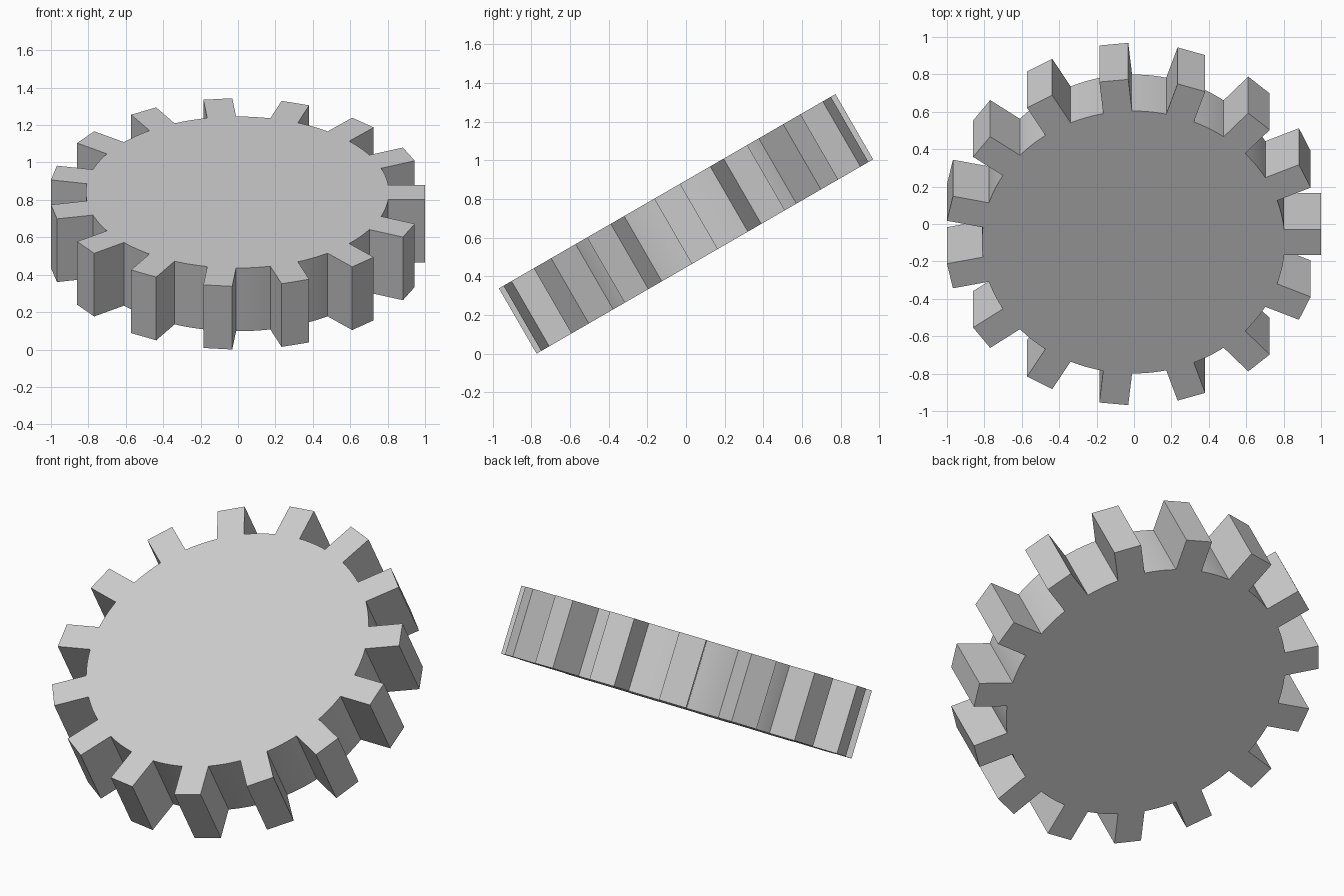
import bpy
import bmesh
from math import asin, cos, sin, radians
from mathutils import Matrix, Vector

if "Cube" in bpy.data.objects:
    bpy.data.objects.remove(bpy.data.objects["Cube"], do_unlink=True)

TEETH = 15
TIP_RADIUS = 1.003
ROOT_RADIUS = 0.81
HALF_TOOTH = 0.0775
THICKNESS = 0.39
ARC_STEPS = 8


def tooth_and_gap():
    """Outline of one straight-sided tooth followed by the curved gap after it."""
    start = asin(HALF_TOOTH / ROOT_RADIUS)
    end = radians(360 / TEETH) - start
    points = [Vector((TIP_RADIUS, -HALF_TOOTH, 0)), Vector((TIP_RADIUS, HALF_TOOTH, 0))]
    for i in range(ARC_STEPS + 1):
        a = start + (end - start) * i / ARC_STEPS
        points.append(Vector((ROOT_RADIUS * cos(a), ROOT_RADIUS * sin(a), 0)))
    return points


# Grey material
grey = bpy.data.materials.new("plain_grey")
grey.use_nodes = True
colour = (0.6, 0.6, 0.6, 1)
grey.diffuse_color = colour
grey.node_tree.nodes["Principled BSDF"].inputs["Base Color"].default_value = colour

# Gear outline, extruded to its thickness
bm = bmesh.new()
verts = []
for n in range(TEETH):
    turn = Matrix.Rotation(radians(360 / TEETH) * n, 4, "Z")
    verts += [bm.verts.new(turn @ p) for p in tooth_and_gap()]
face = bm.faces.new(verts)
extruded = bmesh.ops.extrude_face_region(bm, geom=[face], use_keep_orig=True)
upper = [v for v in extruded["geom"] if isinstance(v, bmesh.types.BMVert)]
bmesh.ops.translate(bm, verts=upper, vec=(0, 0, THICKNESS))
bmesh.ops.translate(bm, verts=bm.verts, vec=(0, 0, -THICKNESS / 2))
bmesh.ops.recalc_face_normals(bm, faces=bm.faces)

# Tilt towards the front and rest on the ground
bmesh.ops.transform(bm, matrix=Matrix.Rotation(radians(30), 4, "X"), verts=bm.verts)
lowest = min(v.co.z for v in bm.verts)
bmesh.ops.translate(bm, verts=bm.verts, vec=(1 - TIP_RADIUS, 0, -lowest))

mesh = bpy.data.meshes.new("gear_wheel")
bm.to_mesh(mesh)
bm.free()
mesh.materials.append(grey)
gear = bpy.data.objects.new("gear_wheel", mesh)
bpy.context.collection.objects.link(gear)

# Smooth curved gaps, sharp tooth edges
bpy.ops.object.select_all(action="DESELECT")
gear.select_set(True)
bpy.context.view_layer.objects.active = gear
bpy.ops.object.shade_smooth_by_angle(angle=radians(30))
